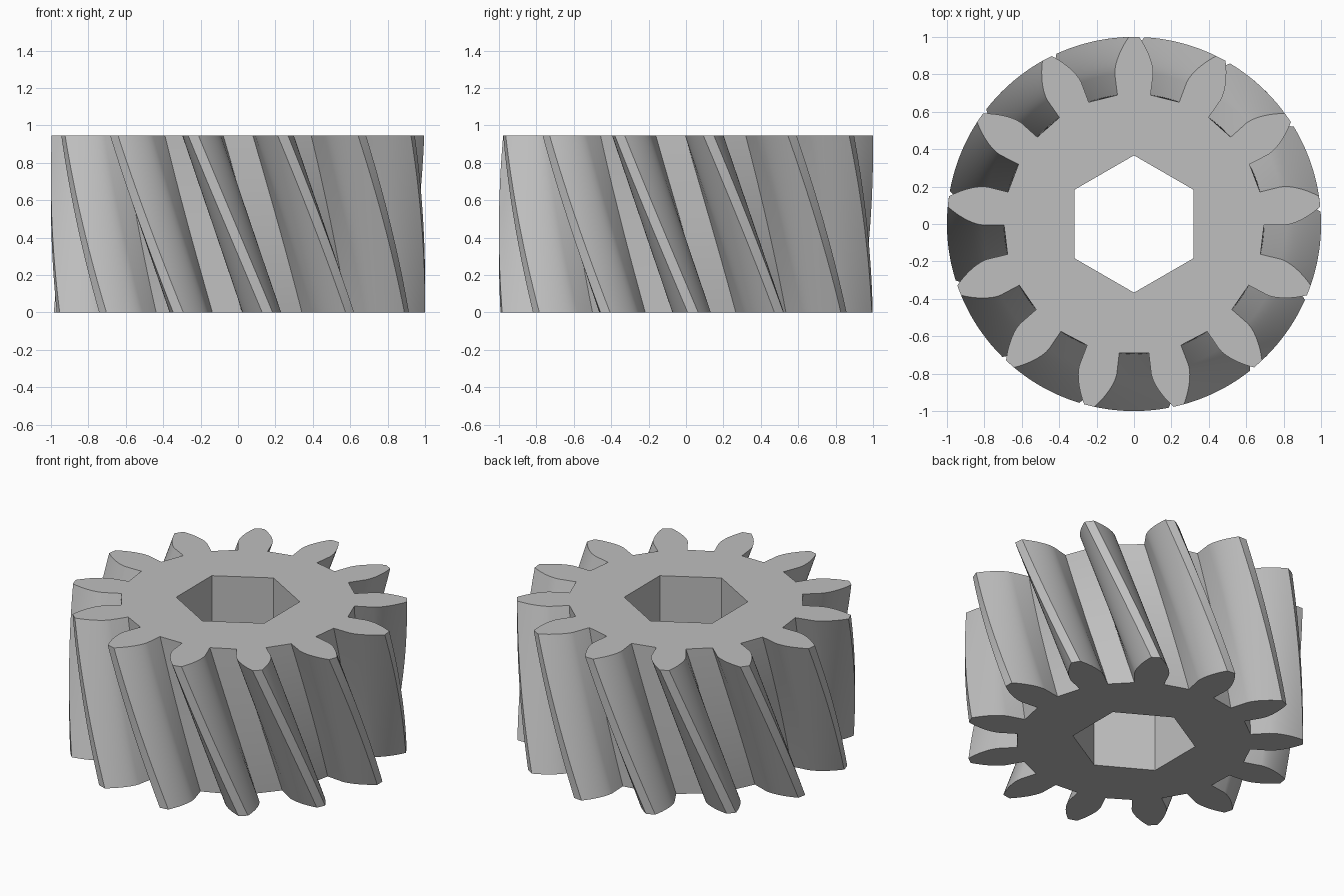
import bpy, bmesh
from math import sin, cos, tan, acos, radians, pi, sqrt

cube = bpy.data.objects.get("Cube")
if cube:
    bpy.data.objects.remove(cube, do_unlink=True)

TEETH = 13
HEIGHT = 0.947
TWIST = radians(22.9)
ROOT_R, BASE_R, TIP_R = 0.695, 0.808, 1.0
BASE_HALF = radians(7.3)
BORE_R = 0.367
LAYERS = 24
FLANK_STEPS = 8


def half_angle(r):
    """Half of the tooth's angular width at radius r (involute flank)."""
    a = acos(min(1.0, BASE_R / r))
    return BASE_HALF - (tan(a) - a)


# One flank from root to tip, mirrored for the other side of the tooth
radii = [BASE_R + (TIP_R - BASE_R) * i / FLANK_STEPS for i in range(FLANK_STEPS + 1)]
flank = [(ROOT_R, BASE_HALF)] + [(r, half_angle(r)) for r in radii]
tooth = [(r, -a) for r, a in flank] + [(TIP_R, 0)] + [(r, a) for r, a in reversed(flank)]
gear_profile = [(r, a + pi / 2 + 2 * pi * t / TEETH) for t in range(TEETH) for r, a in tooth]
bore_profile = [(BORE_R, pi / 2 + pi * i / 3) for i in range(6)]

bm = bmesh.new()


def sweep(profile, layers, twist):
    """Stack a polar profile into a wall; return its bottom and top rim edges."""
    rings = []
    for k in range(layers + 1):
        f = k / layers
        turn = twist * (1 - f)
        rings.append([bm.verts.new((r * cos(a + turn), r * sin(a + turn), HEIGHT * f))
                      for r, a in profile])
    n = len(profile)
    for low, high in zip(rings, rings[1:]):
        for i in range(n):
            j = (i + 1) % n
            bm.faces.new((low[i], low[j], high[j], high[i]))
    return [[bm.edges.get((ring[i], ring[(i + 1) % n])) for i in range(n)]
            for ring in (rings[0], rings[-1])]


# Helical teeth, straight hexagonal bore, flat end caps between them
outer_rims = sweep(gear_profile, LAYERS, TWIST)
inner_rims = sweep(bore_profile, 1, 0)
for outer, inner in zip(outer_rims, inner_rims):
    bmesh.ops.triangle_fill(bm, edges=outer + inner, use_beauty=True)
bmesh.ops.recalc_face_normals(bm, faces=bm.faces[:])

mesh = bpy.data.meshes.new("helical_gear")
bm.to_mesh(mesh)
bm.free()
gear = bpy.data.objects.new("helical_gear", mesh)
bpy.context.collection.objects.link(gear)

# Plain grey metal
color = (0.52, 0.52, 0.52, 1)
mat = bpy.data.materials.new("plain_grey")
mat.use_nodes = True
mat.diffuse_color = color
mat.node_tree.nodes["Principled BSDF"].inputs["Base Color"].default_value = color
mesh.materials.append(mat)

bpy.ops.object.select_all(action='DESELECT')
gear.select_set(True)
bpy.context.view_layer.objects.active = gear
bpy.ops.object.shade_smooth_by_angle(angle=radians(30))
